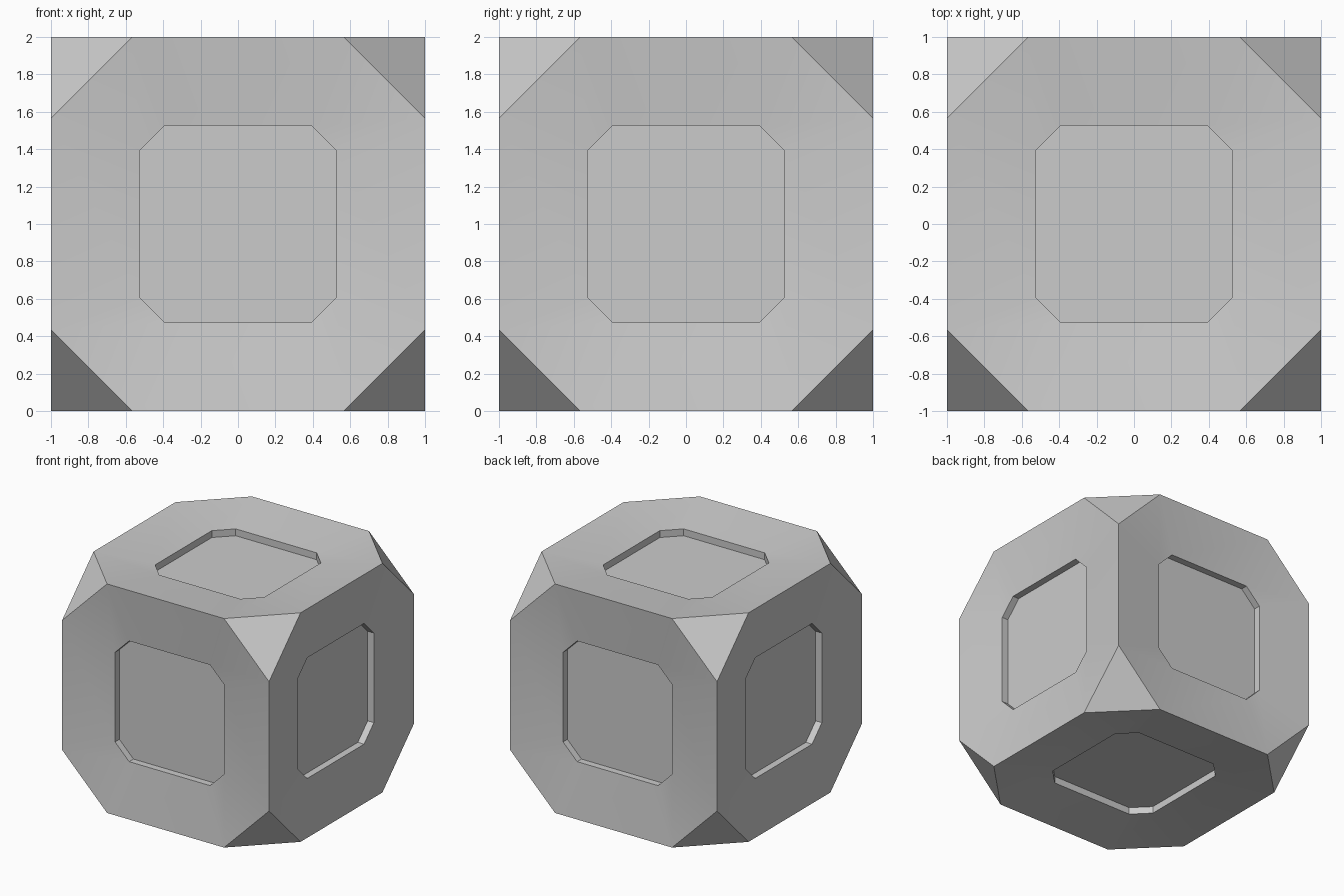
import bpy
import bmesh
from math import pi
from mathutils import Matrix, Vector

if "Cube" in bpy.data.objects:
    bpy.data.objects.remove(bpy.data.objects["Cube"])


def octagon(bm, half, flat, height, rot):
    """Square with cut corners, lying at the given distance from the centre."""
    pts = []
    for k in range(4):
        turn = Matrix.Rotation(k * pi / 2, 3, 'Z')
        for y in (-flat, flat):
            pts.append(turn @ Vector((half, y, height)))
    return [bm.verts.new(rot @ p) for p in pts]


def bridge(bm, a, b):
    for i in range(8):
        j = (i + 1) % 8
        bm.faces.new((a[i], a[j], b[j], b[i]))


CUT = 0.565
bm = bmesh.new()

# Six sides: slightly dished border, straight recess wall, flat panel
sides = [Matrix.Rotation(k * pi / 2, 3, 'X') for k in range(4)]
sides += [Matrix.Rotation(s * pi / 2, 3, 'Y') for s in (-1, 1)]
for rot in sides:
    outer = octagon(bm, 1.0, CUT, 1.0, rot)
    rim = octagon(bm, 0.527, 0.391, 0.944, rot)
    floor = octagon(bm, 0.527, 0.391, 0.884, rot)
    bridge(bm, outer, rim)
    bridge(bm, rim, floor)
    bm.faces.new(floor)

# Eight cut corners
for x in (-1, 1):
    for y in (-1, 1):
        for z in (-1, 1):
            bm.faces.new([bm.verts.new(p) for p in (
                (x * CUT, y, z), (x, y * CUT, z), (x, y, z * CUT))])

bmesh.ops.remove_doubles(bm, verts=bm.verts[:], dist=0.001)
bmesh.ops.recalc_face_normals(bm, faces=bm.faces[:])
bmesh.ops.translate(bm, verts=bm.verts[:], vec=(0, 0, 1))

mesh = bpy.data.meshes.new("panelled_cube")
bm.to_mesh(mesh)
bm.free()
cube = bpy.data.objects.new("panelled_cube", mesh)
bpy.context.collection.objects.link(cube)

# Smooth border, sharp edges elsewhere
bpy.context.view_layer.objects.active = cube
cube.select_set(True)
bpy.ops.object.shade_smooth_by_angle(angle=pi / 6)
